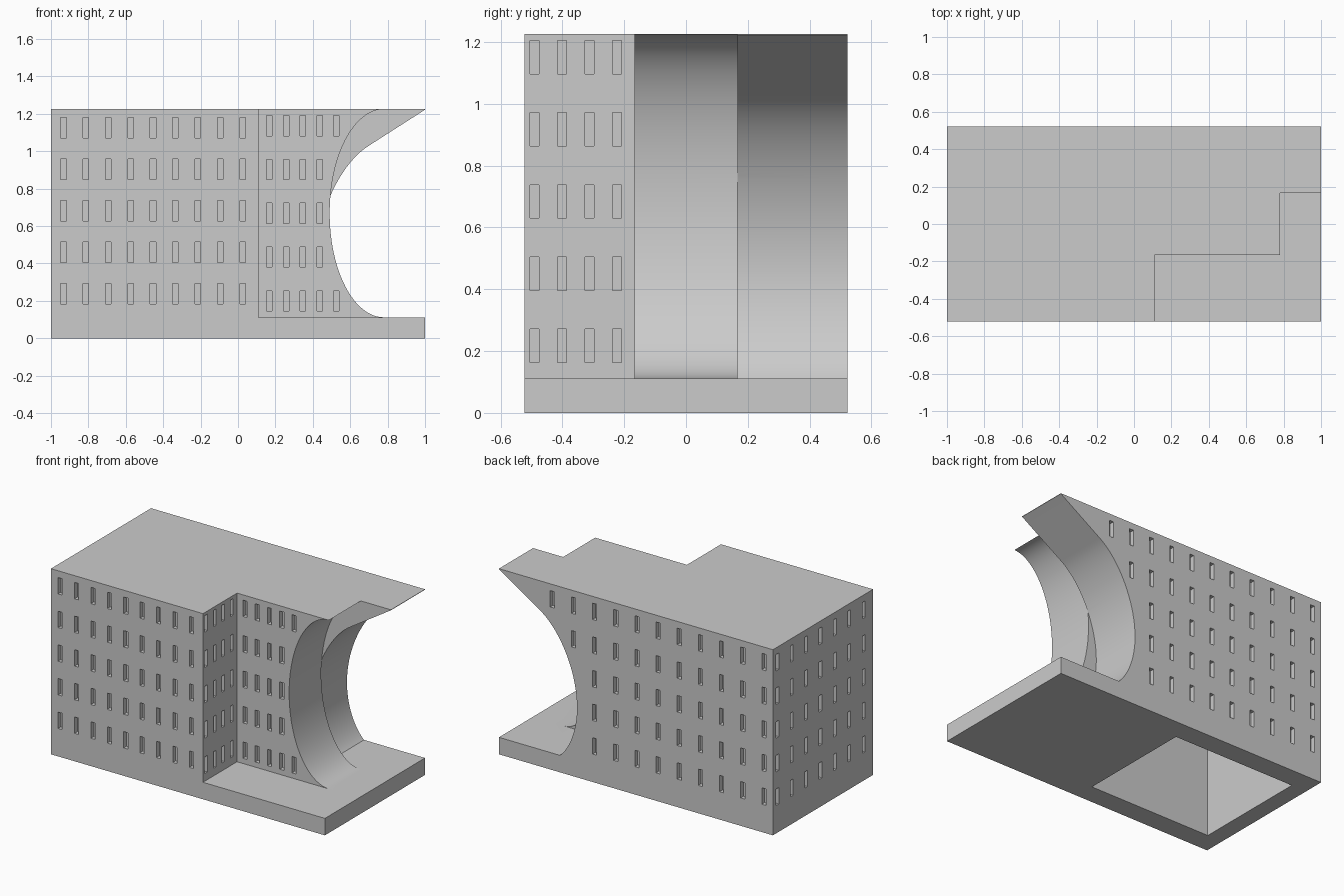
import bpy, bmesh, math
from mathutils import Vector
from mathutils.geometry import interpolate_bezier

if "Cube" in bpy.data.objects:
    bpy.data.objects.remove(bpy.data.objects["Cube"], do_unlink=True)

HALF_Y, HEIGHT, SLAB = 0.522, 1.225, 0.112
STEP_X, STEP_Y = 0.11, 0.167      # inner corner of the stepped plan
DEPTH = 0.03                      # window recess
OUT = 0.1                         # how far cutters stick out

concrete = bpy.data.materials.new("light grey concrete")
concrete.use_nodes = True
grey = (0.6, 0.6, 0.6, 1)
concrete.diffuse_color = grey
concrete.node_tree.nodes["Principled BSDF"].inputs["Base Color"].default_value = grey


def add_box(bm, low, high):
    """Box between two corners."""
    low, high = Vector(low), Vector(high)
    verts = bmesh.ops.create_cube(bm, size=1)["verts"]
    for v in verts:
        v.co = (low + high) / 2 + v.co * (high - low)


def add_profile(bm, points, y0, y1):
    """Extrude an x-z outline from y0 to y1."""
    face = bm.faces.new([bm.verts.new((x, y0, z)) for x, z in points])
    made = bmesh.ops.extrude_face_region(bm, geom=[face])["geom"]
    verts = [g for g in made if isinstance(g, bmesh.types.BMVert)]
    bmesh.ops.translate(bm, verts=verts, vec=(0, y1 - y0, 0))


def make_object(name, bm):
    bmesh.ops.recalc_face_normals(bm, faces=bm.faces)
    mesh = bpy.data.meshes.new(name)
    bm.to_mesh(mesh)
    bm.free()
    mesh.materials.append(concrete)
    obj = bpy.data.objects.new(name, mesh)
    bpy.context.collection.objects.link(obj)
    return obj


def carve(target, name, fill):
    """Subtract the shape that fill() draws, then discard the cutter."""
    bm = bmesh.new()
    fill(bm)
    cutter = make_object(name, bm)
    cutter.hide_render = True
    mod = target.modifiers.new(name, "BOOLEAN")
    mod.operation, mod.solver, mod.object = "DIFFERENCE", "EXACT", cutter
    bpy.context.view_layer.update()
    graph = bpy.context.evaluated_depsgraph_get()
    mesh = bpy.data.meshes.new_from_object(target.evaluated_get(graph))
    target.modifiers.clear()
    target.data = mesh
    bpy.data.objects.remove(cutter, do_unlink=True)


# Curved outlines of the hollowed end
centre_z, radius_z = (HEIGHT + SLAB) / 2, (HEIGHT - SLAB) / 2
ellipse = []
for i in range(49):
    a = math.pi * i / 48
    ellipse.append((0.78 - 0.29 * math.sin(a), centre_z - radius_z * math.cos(a)))
scoop = ellipse + [(0.78, HEIGHT + OUT), (1 + OUT, HEIGHT + OUT), (1 + OUT, SLAB)]


def bezier(*pts):
    return [(p.x, p.y) for p in interpolate_bezier(*[Vector(p) for p in pts], 24)]


lower = bezier((0.555, SLAB), (0.49, 0.17), (0.43, 0.30), (0.43, 0.46))
upper = bezier((0.43, 0.46), (0.43, 0.70), (0.56, 0.942), (0.70, 1.03))
overhang = lower + upper[1:] + [(1.0, HEIGHT - 0.003), (1 + OUT, HEIGHT + 0.06), (1 + OUT, SLAB)]


def inside(curve, x, z):
    """True where a window at x, z clears the curved edge."""
    return all(x + 0.035 < cx for cx, cz in curve if abs(cz - z) < 0.08)


def windows(bm):
    def opening(x, y, z, along_x):
        w = Vector((0.015, DEPTH, 0.054) if along_x else (DEPTH, 0.014, 0.054))
        add_box(bm, Vector((x, y, z)) - w, Vector((x, y, z)) + w)

    for row in range(5):
        z = 0.238 + 0.222 * row
        for col in range(9):                              # front wall
            opening(-0.933 + 0.1197 * col, -HALF_Y, z, True)
        for col in range(7):                              # right end wall
            opening(-1, 0.475 - 0.15 * col, z, False)
        for col in range(11):                             # back wall
            x = -0.934 + 0.1545 * col
            if inside(overhang, x, z):
                opening(x, HALF_Y, z, True)
        for col in range(4):                              # short step wall
            opening(STEP_X, -0.49 + 0.089 * col, 0.217 + 0.2333 * row, False)
        for col in range(5):                              # set-back wall
            if col < 4 or row in (0, 4):
                opening(0.168 + 0.0895 * col, -STEP_Y, 0.2 + 0.234 * row, True)


# Main block, then everything carved from it
bm = bmesh.new()
add_box(bm, (-1, -HALF_Y, 0), (1, HALF_Y, HEIGHT))
building = make_object("building", bm)
carve(building, "front_step", lambda bm: add_box(
    bm, (STEP_X, -HALF_Y - OUT, SLAB), (1 + OUT, -STEP_Y, HEIGHT + OUT)))
carve(building, "middle_scoop", lambda bm: add_profile(bm, scoop, -STEP_Y - OUT, STEP_Y))
carve(building, "rear_scoop", lambda bm: add_profile(bm, overhang, STEP_Y, HALF_Y + OUT))
carve(building, "hollow_core", lambda bm: add_box(
    bm, (-0.89, -0.385, -OUT), (0, 0.385, HEIGHT - 0.11)))
carve(building, "window_recesses", windows)

# Smooth curved walls, crisp edges
bpy.ops.object.select_all(action="DESELECT")
building.select_set(True)
bpy.context.view_layer.objects.active = building
bpy.ops.object.shade_smooth_by_angle(angle=math.radians(20))
